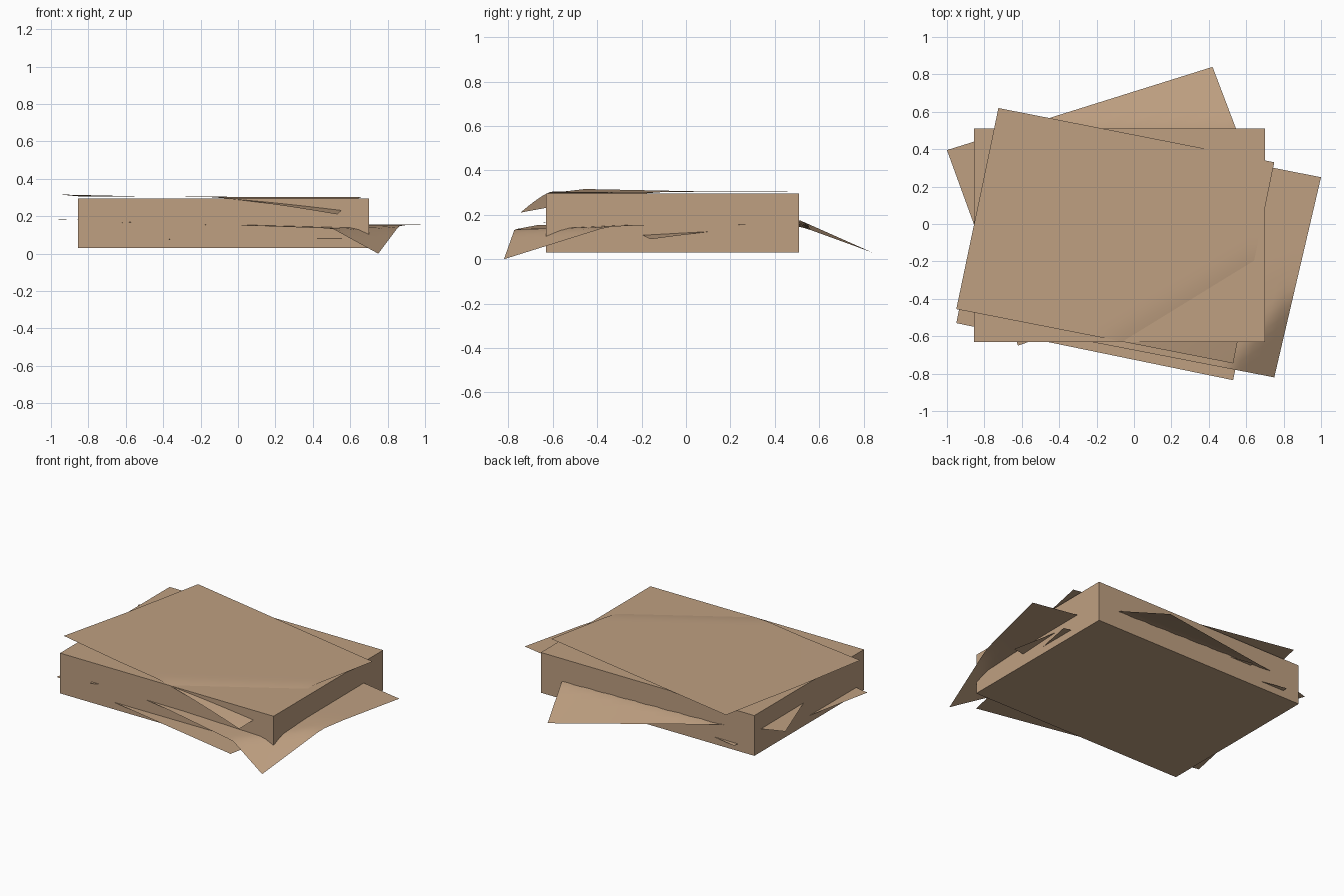
import bpy, bmesh
from mathutils import Vector

if "Cube" in bpy.data.objects:
    bpy.data.objects.remove(bpy.data.objects["Cube"])

paper = bpy.data.materials.new("tan paper")
paper.diffuse_color = (0.52, 0.35, 0.22, 1)
paper.use_nodes = True
paper.node_tree.nodes["Principled BSDF"].inputs["Base Color"].default_value = paper.diffuse_color


def finish(bm, name, smooth=False):
    me = bpy.data.meshes.new(name)
    bm.to_mesh(me)
    bm.free()
    me.materials.append(paper)
    for p in me.polygons:
        p.use_smooth = smooth
    ob = bpy.data.objects.new(name, me)
    bpy.context.collection.objects.link(ob)
    return ob


def sheet(name, corners, curls, nu=30, nv=22):
    """Thin sheet. Corners: front left, front right, back left, back right.
    Curl: (u end, v end, reach along u, reach along v, drop, power)."""
    fl, fr, bl, br = (Vector(c) for c in corners)
    lu, lv = (fr - fl).length, (bl - fl).length
    bm = bmesh.new()
    rows = []
    for j in range(nv + 1):
        v = j / nv
        row = []
        for i in range(nu + 1):
            u = i / nu
            p = fl.lerp(fr, u).lerp(bl.lerp(br, u), v)
            for cu, cv, ru, rv, drop, power in curls:
                s = abs(u - cu) * lu / ru + abs(v - cv) * lv / rv
                if s < 1:
                    p.z -= drop * (1 - s) ** power
            row.append(bm.verts.new(p))
        rows.append(row)
    for j in range(nv):
        for i in range(nu):
            bm.faces.new((rows[j][i], rows[j][i + 1],
                          rows[j + 1][i + 1], rows[j + 1][i]))
    return finish(bm, name, True)


# solid block of stacked paper
bm = bmesh.new()
bmesh.ops.create_cube(bm, size=1)
for v in bm.verts:
    v.co = Vector((v.co.x * 1.555 - 0.0775, v.co.y * 1.14 - 0.06, v.co.z * 0.265 + 0.1625))
finish(bm, "paper_block")

# loose sheets, top to bottom
sheet("top_sheet",
      [(-0.95, -0.455, 0.306), (0.53, -0.745, 0.302), (-0.725, 0.62, 0.306), (0.75, 0.33, 0.302)],
      [(1, 0, 0.72, 0.65, 0.092, 1.3), (0, 0, 0.5, 0.5, -0.01, 1)])
sheet("tilted_sheet",
      [(-0.62, -0.65, 0.18), (0.80, -0.16, 0.15), (-1.0, 0.395, 0.185), (0.42, 0.84, 0.147)],
      [(1, 1, 1.1, 0.36, 0.117, 1), (1, 0, 0.4, 0.5, 0.06, 1), (0, 0, 0.2, 0.2, 0.015, 1)])
sheet("curled_sheet",
      [(-0.695, -0.54, 0.157), (0.75, -0.82, 0.15), (-0.475, 0.54, 0.157), (1.0, 0.25, 0.155)],
      [(1, 0, 0.25, 0.48, 0.125, 1), (1, 0, 0.8, 0.65, 0.025, 1)])
sheet("bottom_sheet",
      [(-0.95, -0.53, 0.075), (0.53, -0.835, 0.08), (-0.73, 0.545, 0.077), (0.75, 0.24, 0.077)],
      [])
